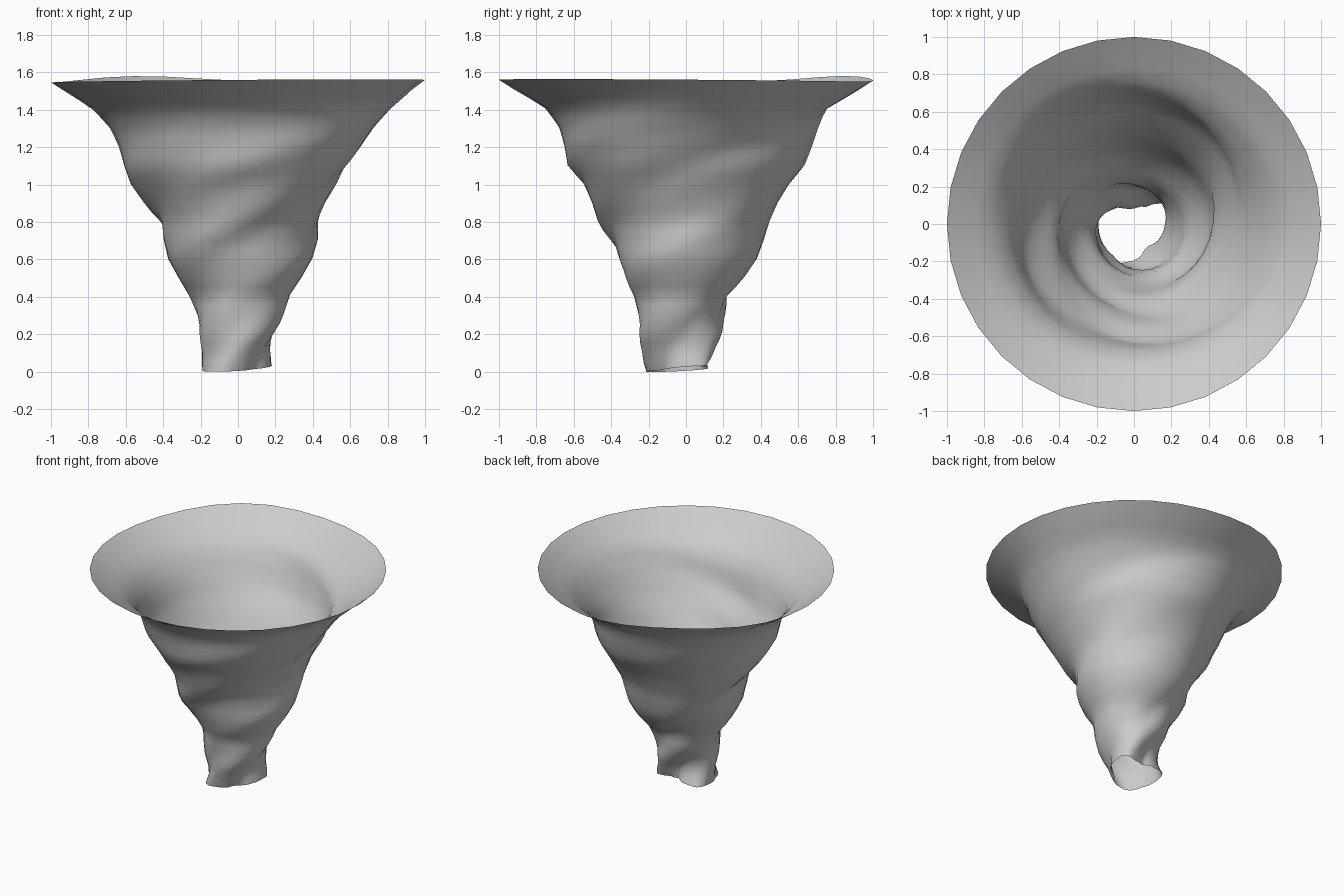
import bpy, bmesh
from math import sin, cos, pi, degrees, radians

if "Cube" in bpy.data.objects:
    bpy.data.objects.remove(bpy.data.objects["Cube"])

SEG, RINGS = 32, 31
TOP = 1.555
TWIST = 280          # degrees of spiral per unit of height
HEIGHTS = [0, .1, .2, .3, .4, .5, .6, .7, .8, .9, 1.0, 1.1, 1.2, 1.3, 1.4, 1.47, TOP]
# funnel outline on the right, back, left and front sides
OUTLINES = [
    [.19, .17, .195, .25, .28, .345, .40, .43, .43, .475, .535, .585, .66, .725, .81, .90, 1],
    [.085, .12, .20, .22, .225, .32, .385, .42, .45, .495, .555, .635, .675, .71, .755, .87, 1],
    [.20, .185, .205, .225, .265, .325, .38, .405, .415, .505, .575, .615, .645, .69, .775, .875, 1],
    [.21, .23, .24, .255, .28, .325, .365, .395, .47, .505, .55, .635, .655, .685, .755, .86, 1],
]
MEAN = [sum(c) / 4 for c in zip(*OUTLINES)]
# foot opening radius every 30 degrees
FOOT = [.175, .20, .105, .083, .135, .195, .19, .195, .235, .195, .14, .16]


def interp(values, z):
    z = min(max(z, 0), TOP)
    for i in range(len(HEIGHTS) - 1):
        z0, z1 = HEIGHTS[i], HEIGHTS[i + 1]
        if z <= z1:
            return values[i] + (values[i + 1] - values[i]) * (z - z0) / (z1 - z0)
    return values[-1]


def ripple(side, z):
    return interp(OUTLINES[side % 4], z) - interp(MEAN, z)


def foot(deg):
    i, f = divmod(deg % 360 / 30, 1)
    f = (1 - cos(pi * f)) / 2
    return FOOT[int(i) % 12] * (1 - f) + FOOT[(int(i) + 1) % 12] * f


def point(ring, seg):
    t = ring / RINGS
    z = t * TOP
    deg = 360 * seg / SEG
    a = radians(deg)
    # carry each side's ripples along the spiral and blend to the next side
    side, f = divmod(deg / 90, 1)
    side = int(side)
    w = f * f * (3 - 2 * f)
    dev = (ripple(side, z - 90 * f / TWIST) * (1 - w)
           + ripple(side + 1, z + 90 * (1 - f) / TWIST) * w)
    mean = interp(MEAN, z)
    fade = min(1, (TOP - z) / .12)
    r = mean + (1.2 * dev - .007) * fade
    # foot shape takes over near the bottom
    k = max(0, 1 - z / .25)
    r = r * (1 - k) + (foot(deg - TWIST * z * .8) + mean - MEAN[0]) * k
    # wavy lower and upper edges
    low = .017 + .017 * cos(a - radians(50))
    bump = max(0, cos(a - radians(122))) ** 8
    high = -.002 - .01 * cos(a - radians(135)) + .037 * bump
    z += low * (1 - t) ** 4 + high * t ** 8
    return r * cos(a), r * sin(a), z


# twisted funnel shell, open at both ends
bm = bmesh.new()
rings = [[bm.verts.new(point(i, j)) for j in range(SEG)] for i in range(RINGS + 1)]
for lo, up in zip(rings, rings[1:]):
    for j in range(SEG):
        k = (j + 1) % SEG
        bm.faces.new((lo[j], lo[k], up[k], up[j])).smooth = True
mesh = bpy.data.meshes.new("twisted_funnel")
bm.to_mesh(mesh)
bm.free()
funnel = bpy.data.objects.new("twisted_funnel", mesh)
bpy.context.collection.objects.link(funnel)
